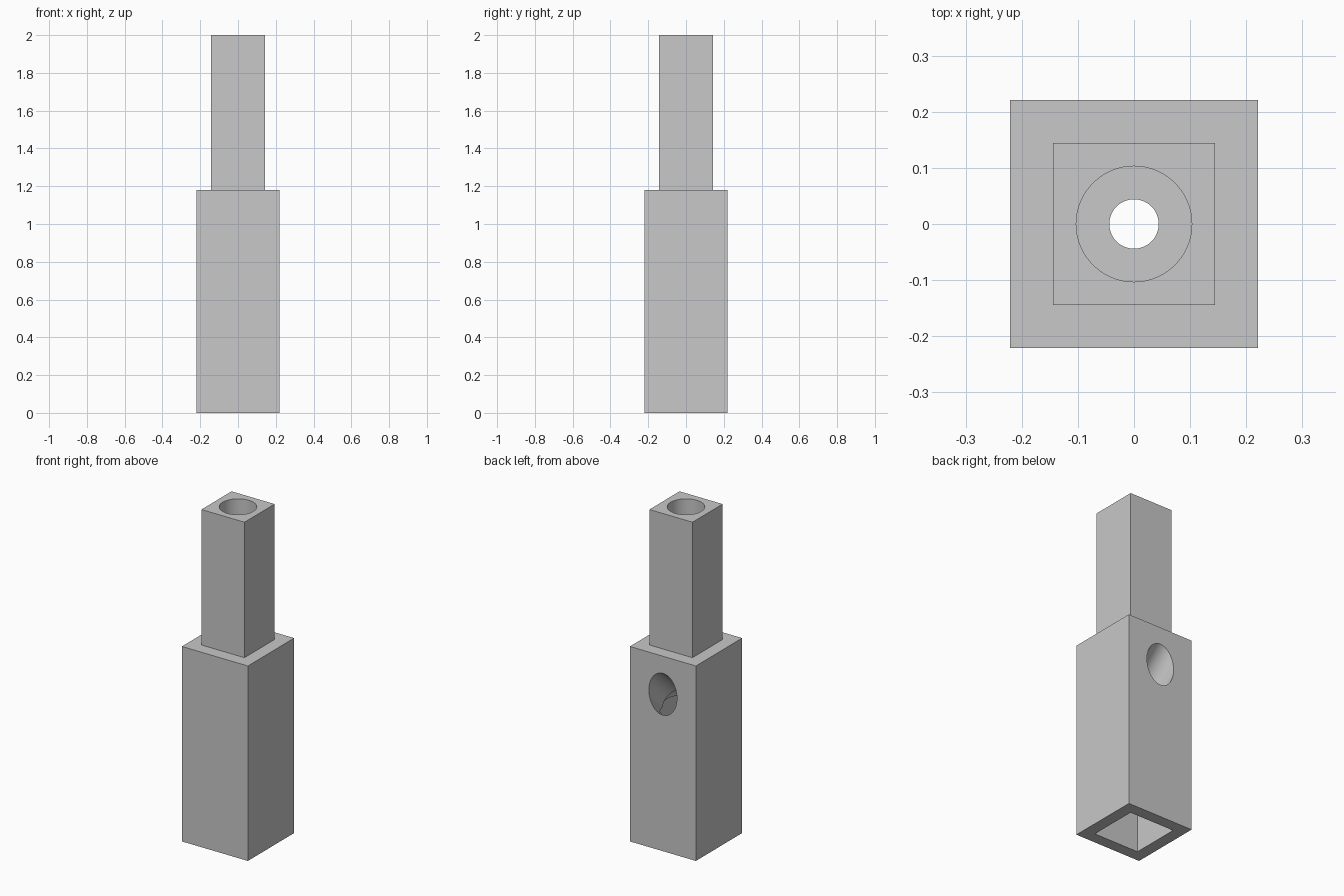
import bpy, bmesh, math
from mathutils import Matrix, Vector

old = bpy.data.objects.get("Cube")
if old:
    bpy.data.objects.remove(old, do_unlink=True)

BODY, POST, SOCKET = 0.221, 0.144, 0.15       # half widths
SHOULDER, TOP = 1.18, 2.0
SOCKET_TOP, BORE_FLOOR = 0.80, 1.0

grey = bpy.data.materials.new("plain_grey")
grey.use_nodes = True
grey.diffuse_color = (0.58, 0.58, 0.58, 1)
grey.node_tree.nodes["Principled BSDF"].inputs["Base Color"].default_value = grey.diffuse_color


def finish(bm, name):
    bmesh.ops.recalc_face_normals(bm, faces=bm.faces)
    mesh = bpy.data.meshes.new(name)
    bm.to_mesh(mesh)
    bm.free()
    mesh.materials.append(grey)
    obj = bpy.data.objects.new(name, mesh)
    bpy.context.collection.objects.link(obj)
    return obj


def box(bm, half, z0, z1):
    m = Matrix.Translation((0, 0, (z0 + z1) / 2)) @ Matrix.Diagonal((2 * half, 2 * half, z1 - z0, 1))
    bmesh.ops.create_cube(bm, size=1, matrix=m)


def rod(name, radius, start, end):
    """Cylinder between two points."""
    a, b = Vector(start), Vector(end)
    turn = (b - a).to_track_quat("Z", "Y").to_matrix().to_4x4()
    bm = bmesh.new()
    bmesh.ops.create_cone(bm, cap_ends=True, segments=64, radius1=radius, radius2=radius,
                          depth=(b - a).length, matrix=Matrix.Translation((a + b) / 2) @ turn)
    return finish(bm, name)


# Stepped block: wide body with a narrower square post drawn up from its top
bm = bmesh.new()
box(bm, BODY, 0, SHOULDER)
top = max(bm.faces, key=lambda f: f.calc_center_median().z)
bmesh.ops.inset_region(bm, faces=[top], thickness=BODY - POST, use_even_offset=True)
post = bmesh.ops.extrude_face_region(bm, geom=[top])["geom"]
bmesh.ops.translate(bm, vec=(0, 0, TOP - SHOULDER),
                    verts=[v for v in post if isinstance(v, bmesh.types.BMVert)])
bmesh.ops.delete(bm, geom=[top], context="FACES_ONLY")
block = finish(bm, "socketed_post")

# Square socket underneath, with a domed recess in its ceiling
bm = bmesh.new()
box(bm, SOCKET, -0.1, SOCKET_TOP)
socket = finish(bm, "socket_cutter")
bm = bmesh.new()
bmesh.ops.create_uvsphere(bm, u_segments=64, v_segments=32, radius=0.139,
                          matrix=Matrix.Translation((0, 0, 0.756)))
dome = finish(bm, "dome_cutter")

# Vertical bore, drain hole, and sloping channel from the back face to the dome
slope = math.radians(42)
mouth = Vector((0, BODY, 0.95))
axis = Vector((0, math.cos(slope), math.sin(slope)))
cutters = [
    socket,
    dome,
    rod("bore_cutter", 0.103, (0, 0, BORE_FLOOR), (0, 0, TOP + 0.1)),
    rod("drain_cutter", 0.044, (0, 0, SOCKET_TOP - 0.05), (0, 0, BORE_FLOOR + 0.05)),
    rod("channel_cutter", 0.094, mouth - axis * (BODY / axis.y), mouth + axis * 0.2),
]

# Cut the openings one after another
bpy.ops.object.select_all(action="DESELECT")
bpy.context.view_layer.objects.active = block
block.select_set(True)
for cutter in cutters:
    cutter.hide_render = True
    mod = block.modifiers.new(cutter.name, "BOOLEAN")
    mod.operation = "DIFFERENCE"
    mod.solver = "EXACT"
    mod.object = cutter
    bpy.ops.object.modifier_apply(modifier=mod.name)
    bpy.data.objects.remove(cutter, do_unlink=True)

bpy.ops.object.shade_smooth_by_angle(angle=math.radians(30))
